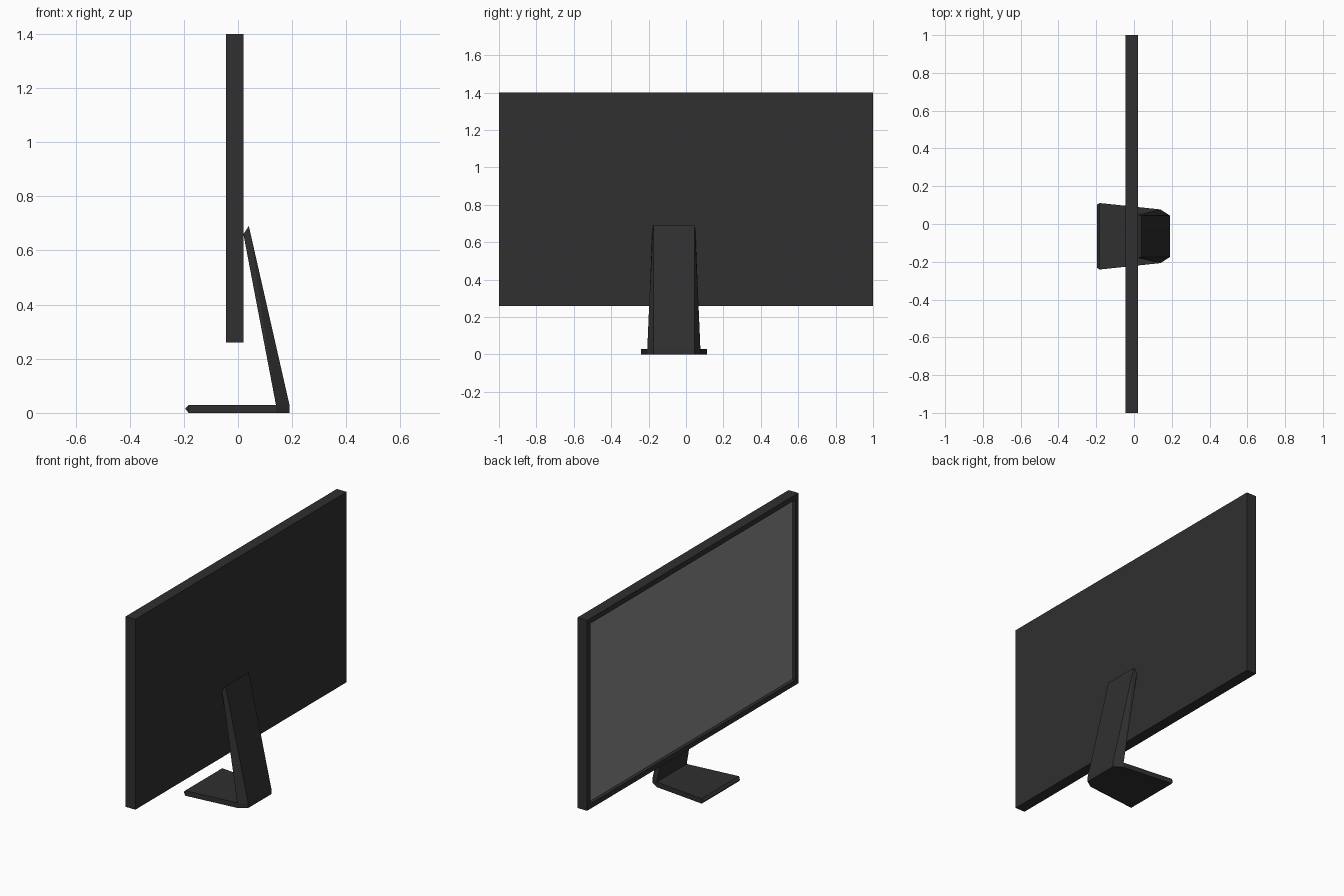
import bpy
import bmesh
from mathutils import Matrix, Vector

cube = bpy.data.objects.get("Cube")
if cube:
    bpy.data.objects.remove(cube, do_unlink=True)


def material(name, grey):
    mat = bpy.data.materials.new(name)
    mat.use_nodes = True
    colour = (grey, grey, grey, 1)
    mat.diffuse_color = colour
    bsdf = mat.node_tree.nodes["Principled BSDF"]
    bsdf.inputs["Base Color"].default_value = colour
    bsdf.inputs["Roughness"].default_value = 0.6
    return mat


casing = material("dark casing", 0.029)
glass = material("grey screen", 0.25)


def add_object(name, bm, *mats):
    bmesh.ops.recalc_face_normals(bm, faces=bm.faces)
    mesh = bpy.data.meshes.new(name)
    bm.to_mesh(mesh)
    bm.free()
    for mat in mats:
        mesh.materials.append(mat)
    obj = bpy.data.objects.new(name, mesh)
    bpy.context.collection.objects.link(obj)
    return obj


# Display: thin box whose screen side is inset and pushed back
BEZEL, RECESS = 0.03, 0.02
bm = bmesh.new()
size = Matrix.Diagonal((0.065, 2.0, 1.14, 1))
bmesh.ops.create_cube(bm, size=1, matrix=Matrix.Translation((-0.0125, 0, 0.83)) @ size)
bm.normal_update()
screen = [f for f in bm.faces if f.normal.x < -0.9]
bmesh.ops.inset_region(bm, faces=screen, thickness=BEZEL, use_even_offset=True)
screen = bmesh.ops.extrude_discrete_faces(bm, faces=screen)["faces"]
bmesh.ops.translate(bm, vec=(RECESS, 0, 0), verts=screen[0].verts)
screen[0].material_index = 1
add_object("display", bm, casing, glass)

# Stand: two tapered slabs mirrored about an off-centre line
STAND_Y = -0.065


def tapered_slab(name, points):
    """Convex solid from (x, half width, z) corners, mirrored across the stand."""
    bm = bmesh.new()
    for x, half, z in points:
        for side in (-1, 1):
            bm.verts.new(Vector((x, STAND_Y + side * half, z)))
    bmesh.ops.convex_hull(bm, input=bm.verts)
    bmesh.ops.dissolve_limit(bm, angle_limit=0.02, verts=bm.verts, edges=bm.edges)
    return add_object(name, bm, casing)


heel = [(0.14, 0.142, 0.03), (0.19, 0.11, 0.03)]
foot = [(x, half, 0) for x, half, z in heel]
toe = [(-0.182, 0.176, 0), (-0.182, 0.176, 0.03), (-0.195, 0.168, 0.015)]
tapered_slab("stand_base", heel + foot + toe)
tapered_slab("stand_arm", heel + [(0.02, 0.115, 0.66), (0.04, 0.11, 0.69)])
